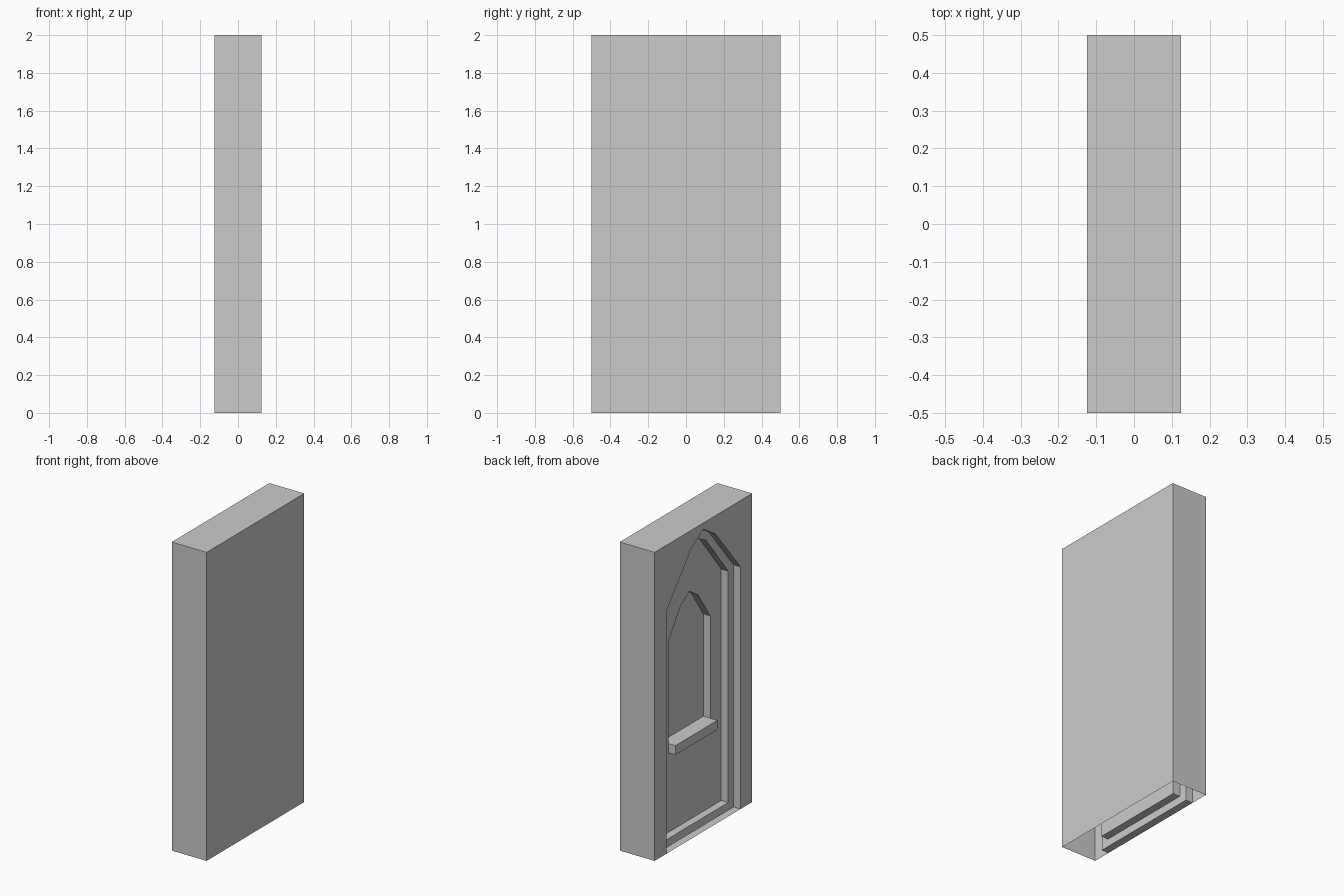
import bpy, bmesh

if "Cube" in bpy.data.objects:
    bpy.data.objects.remove(bpy.data.objects["Cube"])

X, Y, H = 0.125, 0.5, 2.0


def arch(half, base, spring, mid_y, mid_z, apex):
    """Pointed arch outline in (y, z), starting at the lower -y corner."""
    right = [(half, base), (half, spring), (mid_y, mid_z)]
    left = [(-y, z) for y, z in right]
    return left + [(0, apex)] + right[::-1]


def finish(bm, name):
    bmesh.ops.remove_doubles(bm, verts=bm.verts, dist=1e-5)
    bmesh.ops.recalc_face_normals(bm, faces=bm.faces)
    mesh = bpy.data.meshes.new(name)
    bm.to_mesh(mesh)
    bm.free()
    obj = bpy.data.objects.new(name, mesh)
    bpy.context.collection.objects.link(obj)
    return obj


outer = arch(0.38, 0.0, 1.57, 0.125, 1.88, 1.96)
inner = arch(0.325, 0.05, 1.55, 0.095, 1.84, 1.885)
window = arch(0.215, 0.625, 1.285, 0.09, 1.47, 1.53)

# Wall slab with stepped doorway; the underside is open
bm = bmesh.new()


def loop(outline, x):
    return [bm.verts.new((x, y, z)) for y, z in outline]


slab = [(-Y, 0), (-Y, H), (Y, H), (Y, 0)]
front, back = loop(slab, -X), loop(slab, X)
for i in range(3):
    bm.faces.new((front[i], front[i + 1], back[i + 1], back[i]))
bm.faces.new(back)

# Frame, door and window recesses: step inwards from loop to loop
steps = [(outer, -0.125), (outer, -0.075), (inner, -0.075),
         (inner, -0.025), (window, -0.025), (window, 0.025)]
loops = [loop(o, x) for o, x in steps]
bm.faces.new(front + loops[0][::-1])
for a, b in zip(loops, loops[1:]):
    for i in range(len(a)):
        j = (i + 1) % len(a)
        bm.faces.new((a[i], a[j], b[j], b[i]))
bm.faces.new(loops[-1])
finish(bm, "wall_with_door")

# Window sill, flush with the window floor
bm = bmesh.new()
bmesh.ops.create_cube(bm, size=1)
bmesh.ops.scale(bm, vec=(0.05, 0.43, 0.06), verts=bm.verts)
bmesh.ops.translate(bm, vec=(-0.05, 0, 0.595), verts=bm.verts)
bm.normal_update()
hidden = [f for f in bm.faces if f.normal.x > 0.9]
bmesh.ops.delete(bm, geom=hidden, context='FACES_ONLY')
finish(bm, "window_sill")
